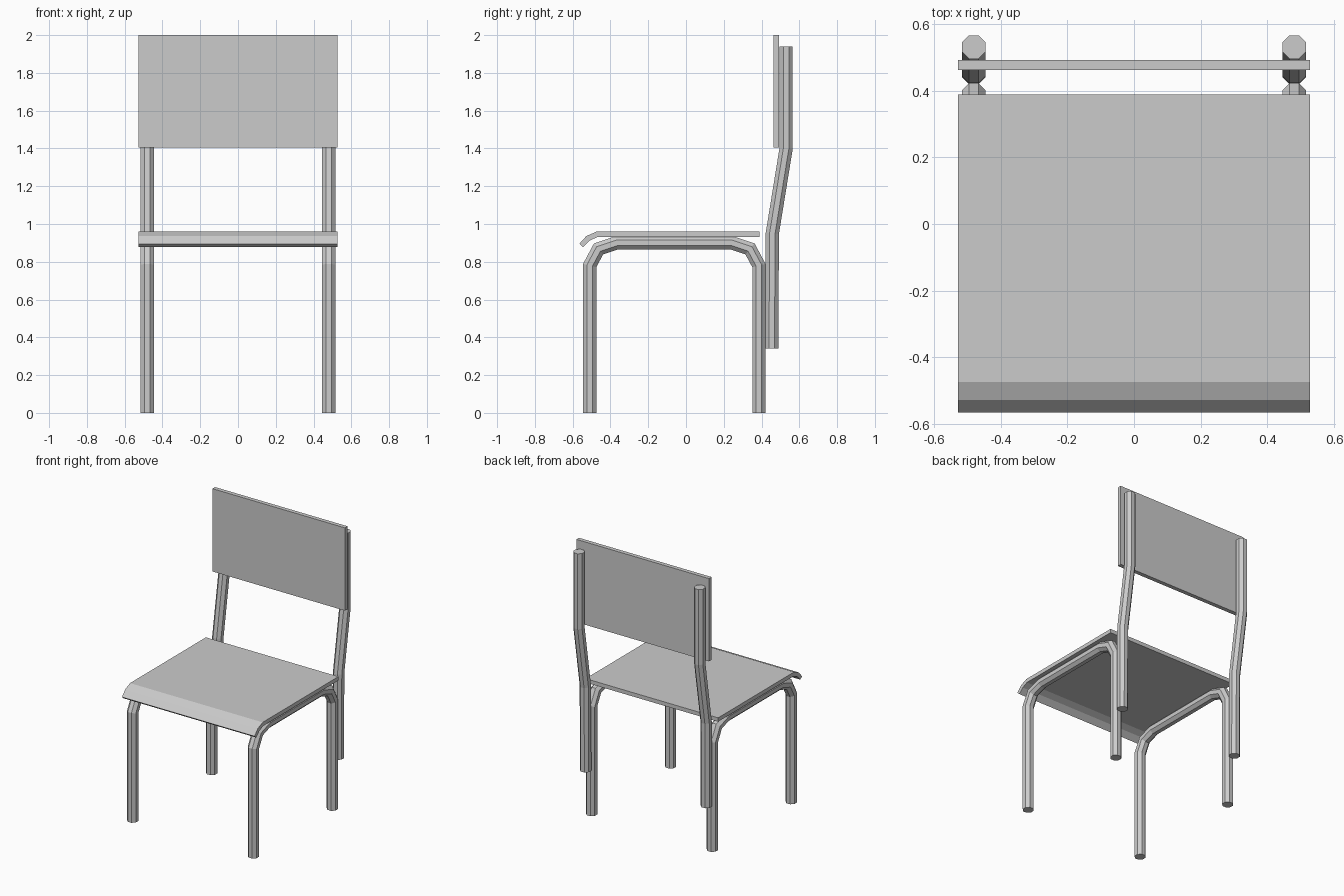
import bpy, bmesh, math
from mathutils import Vector

if "Cube" in bpy.data.objects:
    bpy.data.objects.remove(bpy.data.objects["Cube"])

TUBE_X, TUBE_R = 0.48, 0.035 / math.cos(math.pi / 8)
HALF_W = 0.527


def finish(name, bm):
    bmesh.ops.recalc_face_normals(bm, faces=bm.faces)
    mesh = bpy.data.meshes.new(name)
    bm.to_mesh(mesh)
    bm.free()
    obj = bpy.data.objects.new(name, mesh)
    bpy.context.collection.objects.link(obj)
    return obj


def tube(name, path, sides=8):
    """Mitred octagonal tube along a (y, z) path, mirrored to both sides."""
    pts = [Vector(p) for p in path]
    dirs = [(b - a).normalized() for a, b in zip(pts, pts[1:])]
    bm = bmesh.new()
    rings = []
    for i, p in enumerate(pts):
        d0, d1 = dirs[max(i - 1, 0)], dirs[min(i, len(dirs) - 1)]
        t = (d0 + d1).normalized()
        n = Vector((-t.y, t.x)) / t.dot(d0)
        ring = []
        for k in range(sides):
            a = 2 * math.pi * (k + 0.5) / sides
            q = p + n * TUBE_R * math.sin(a)
            ring.append(bm.verts.new((TUBE_X + TUBE_R * math.cos(a), q.x, q.y)))
        rings.append(ring)
    for r0, r1 in zip(rings, rings[1:]):
        for k in range(sides):
            j = (k + 1) % sides
            bm.faces.new((r0[k], r0[j], r1[j], r1[k]))
    bm.faces.new(rings[0])
    bm.faces.new(rings[-1])
    obj = finish(name, bm)
    obj.modifiers.new("mirror", 'MIRROR').use_mirror_merge = False
    return obj


def panel(name, profile):
    """Closed (y, z) profile extruded across the chair width."""
    bm = bmesh.new()
    face = bm.faces.new([bm.verts.new((-HALF_W, y, z)) for y, z in profile])
    ext = bmesh.ops.extrude_face_region(bm, geom=[face])
    verts = [v for v in ext["geom"] if isinstance(v, bmesh.types.BMVert)]
    bmesh.ops.translate(bm, verts=verts, vec=(2 * HALF_W, 0, 0))
    return finish(name, bm)


# Bent tube frames: front leg, seat rail and rear leg in one piece
tube("leg_frame", [(-0.51, 0), (-0.51, 0.78), (-0.463, 0.868), (-0.367, 0.90),
                   (0.243, 0.90), (0.339, 0.868), (0.386, 0.78), (0.386, 0)])

# Cranked posts carrying the backrest
tube("back_post", [(0.454, 0.34), (0.457, 0.95), (0.53, 1.40), (0.53, 1.94)])

# Seat board with rolled front edge
panel("seat", [(0.388, 0.96), (-0.473, 0.96), (-0.528, 0.936), (-0.565, 0.895),
               (-0.545, 0.878), (-0.51, 0.912), (-0.467, 0.932), (0.388, 0.932)])

# Backrest board
panel("backrest", [(0.462, 1.405), (0.492, 1.405), (0.492, 2.0), (0.462, 2.0)])
